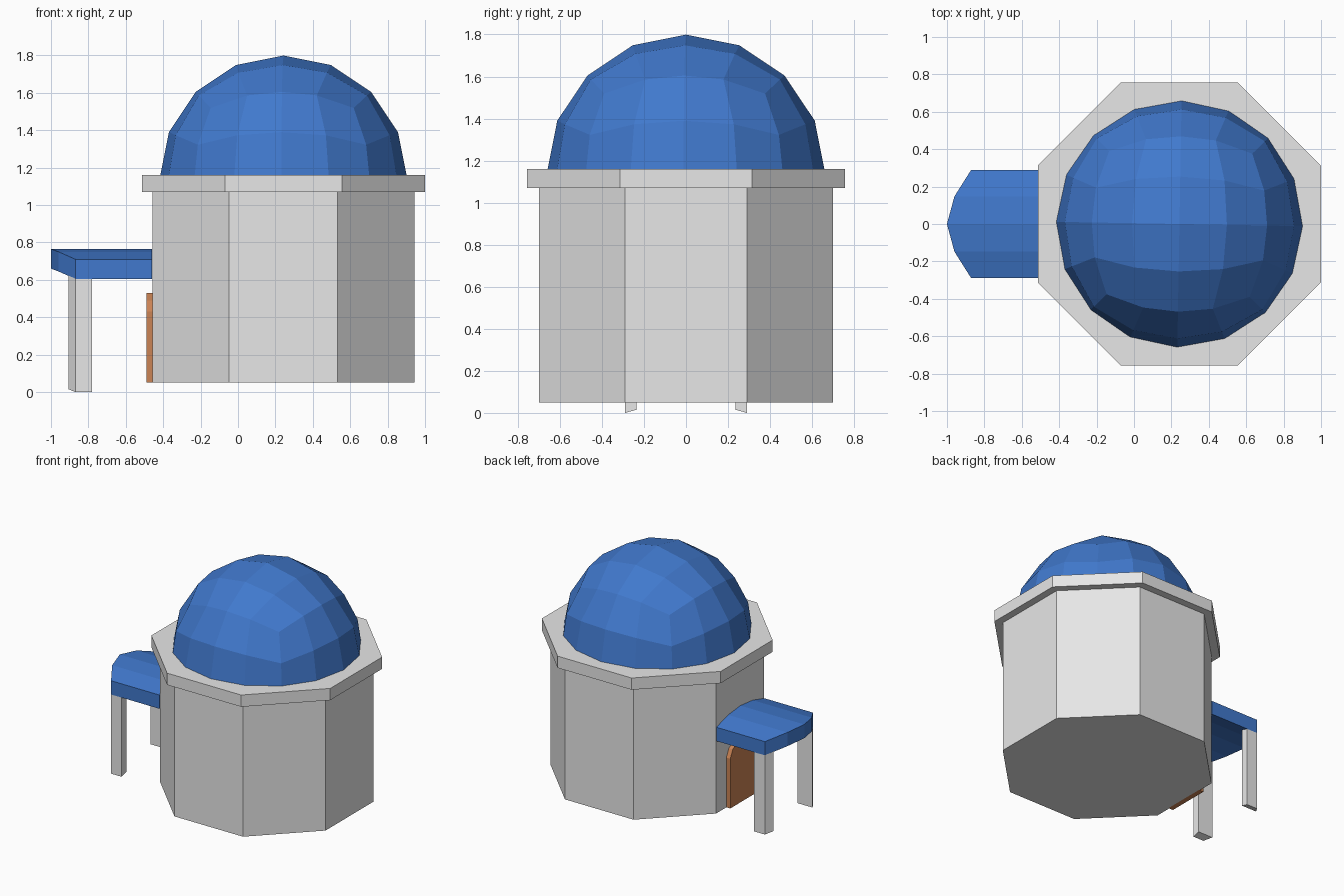
import bpy, bmesh, math
from mathutils import Vector

if "Cube" in bpy.data.objects:
    bpy.data.objects.remove(bpy.data.objects["Cube"])

CX = 0.243  # centre of the octagonal building


def material(name, rgb):
    m = bpy.data.materials.new(name)
    m.diffuse_color = (*rgb, 1)
    m.use_nodes = True
    m.node_tree.nodes["Principled BSDF"].inputs["Base Color"].default_value = m.diffuse_color
    return m


WALL = material("pale grey plaster", (0.8, 0.8, 0.8))
BLUE = material("roof blue", (0.052, 0.19, 0.61))
BROWN = material("door brown", (0.6, 0.23, 0.09))


def finish(bm, name, mat):
    bmesh.ops.recalc_face_normals(bm, faces=bm.faces)
    me = bpy.data.meshes.new(name)
    bm.to_mesh(me)
    bm.free()
    me.materials.append(mat)
    ob = bpy.data.objects.new(name, me)
    bpy.context.collection.objects.link(ob)
    return ob


def loft(name, ring_a, ring_b, mat):
    """Closed solid between two matching outlines."""
    bm = bmesh.new()
    a = [bm.verts.new(p) for p in ring_a]
    b = [bm.verts.new(p) for p in ring_b]
    n = len(a)
    bm.faces.new(a)
    bm.faces.new(b)
    for i in range(n):
        j = (i + 1) % n
        bm.faces.new((a[i], a[j], b[j], b[i]))
    return finish(bm, name, mat)


def octagon(apothem, z):
    r = apothem / math.cos(math.pi / 8)
    return [(CX + r * math.cos(math.pi / 8 + k * math.pi / 4),
             r * math.sin(math.pi / 8 + k * math.pi / 4), z) for k in range(8)]


# Octagonal walls and cornice
loft("walls", octagon(0.70, 0.05), octagon(0.70, 1.08), WALL)
loft("cornice", octagon(0.756, 1.07), octagon(0.756, 1.16), WALL)

# Dome: upper half of a subdivided cube pushed out to a sphere
bm = bmesh.new()
bmesh.ops.create_cube(bm, size=2)
bmesh.ops.subdivide_edges(bm, edges=bm.edges[:], cuts=3, use_grid_fill=True)
bmesh.ops.delete(bm, geom=[f for f in bm.faces if f.calc_center_median().z < 0],
                 context='FACES')
for v in bm.verts:
    v.co = Vector([math.tan(c * math.pi / 4) for c in v.co]).normalized() * 0.663
bm.faces.new([v for v in sorted((v for v in bm.verts if abs(v.co.z) < 1e-4),
                                key=lambda v: math.atan2(v.co.y, v.co.x))])
dome = finish(bm, "dome", BLUE)
dome.location = (CX, 0, 1.136)
dome.rotation_euler.z = math.radians(-1.0)

# Porch roof: arched slab with a bowed front edge (x front, y, z top)
ARCH = [(-0.87, -0.29, 0.71), (-0.96, -0.148, 0.75), (-1.0, 0, 0.765),
        (-0.96, 0.148, 0.75), (-0.87, 0.29, 0.71)]
THICK = 0.105


def arch_ring(front):
    pts = [(x if front else -0.46, y, z) for x, y, z in ARCH]
    return pts, [(x, y, z - THICK) for x, y, z in reversed(pts)]


bm = bmesh.new()
grid = []
for front in (True, False):
    top, low = arch_ring(front)
    grid.append([bm.verts.new(p) for p in top + low])
f, b = grid
n = len(f)
for i in range(n):
    j = (i + 1) % n
    bm.faces.new((f[i], f[j], b[j], b[i]))
for ring in grid:
    for i in range(4):
        bm.faces.new((ring[i], ring[i + 1], ring[n - 2 - i], ring[n - 1 - i]))
finish(bm, "porch_roof", BLUE)

# Porch posts follow the bowed corner and the slope of the roof underside
for side, label in ((-1, "front"), (1, "back")):
    plan = [(-0.87, 0.29, 0), (-0.78, 0.29, 0), (-0.78, 0.235, 0.015), (-0.905, 0.235, 0.015)]
    foot = [(x, y * side, z) for x, y, z in plan]
    loft(label + "_porch_post", foot, [(x, y, z + 0.607) for x, y, z in foot], WALL)

# Arched door slab on the porch wall
half = [(0.165, 0.05), (0.165, 0.43), (0.135, 0.49), (0.075, 0.53)]
outline = half + [(-y, z) for y, z in reversed(half)]
loft("door", [(-0.49, y, z) for y, z in outline],
     [(-0.45, y, z) for y, z in outline], BROWN)
